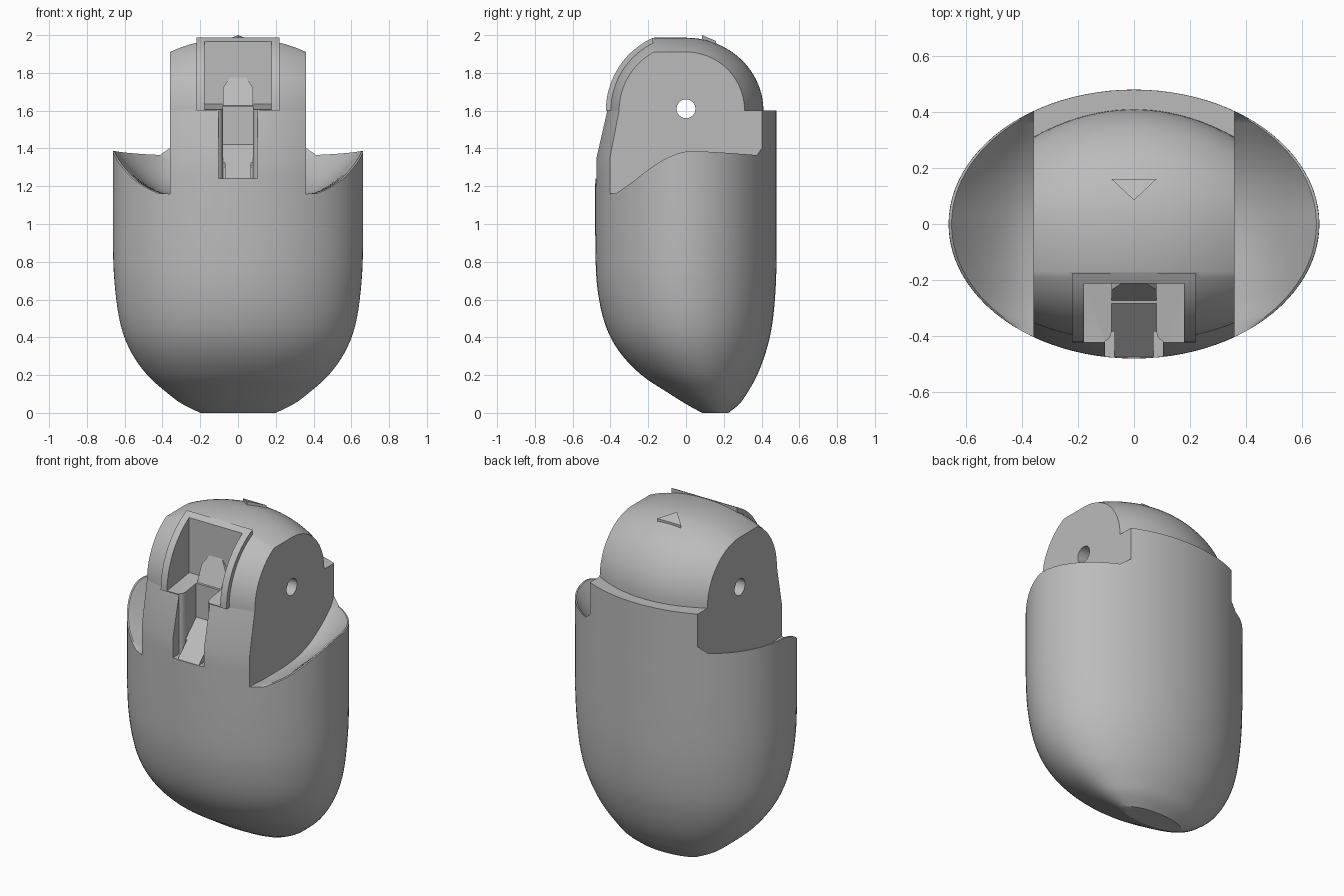
import bpy, bmesh, math
from mathutils import Vector

cube = bpy.data.objects.get("Cube")
if cube:
    bpy.data.objects.remove(cube, do_unlink=True)

grey = bpy.data.materials.new("plain grey")
grey.use_nodes = True
COLOUR = (0.5, 0.5, 0.5, 1)
grey.diffuse_color = COLOUR
grey.node_tree.nodes["Principled BSDF"].inputs["Base Color"].default_value = COLOUR

HALF, PIVOT = 0.36, 1.6      # half width of the head, height of its pivot
WIDE, DEEP = 0.662, 0.48     # half sizes of the oval body


def loft(name, rings):
    """Bridge equal-length rings of points and cap both ends."""
    bm = bmesh.new()
    rows = [[bm.verts.new(p) for p in ring] for ring in rings]
    n = len(rows[0])
    for a, b in zip(rows, rows[1:]):
        for i in range(n):
            j = (i + 1) % n
            bm.faces.new((a[i], a[j], b[j], b[i]))
    bm.faces.new(rows[0][::-1])
    bm.faces.new(rows[-1])
    bmesh.ops.recalc_face_normals(bm, faces=bm.faces)
    mesh = bpy.data.meshes.new(name)
    bm.to_mesh(mesh)
    bm.free()
    mesh.materials.append(grey)
    obj = bpy.data.objects.new(name, mesh)
    bpy.context.collection.objects.link(obj)
    return obj


def prism(name, points, offset):
    pts = [Vector(p) for p in points]
    return loft(name, [pts, [p + Vector(offset) for p in pts]])


def side_prism(name, profile, x0, x1):
    """Extrude a (y, z) profile along x."""
    return prism(name, [(x0, y, z) for y, z in profile], (x1 - x0, 0, 0))


def boolean(target, tools, operation="DIFFERENCE"):
    bpy.context.view_layer.objects.active = target
    for tool in tools:
        mod = target.modifiers.new("cut", "BOOLEAN")
        mod.operation, mod.solver, mod.object = operation, "EXACT", tool
        bpy.ops.object.modifier_apply(modifier=mod.name)


def catmull(a, b, c, d, t):
    return tuple(0.5 * (2 * q + (r - p) * t + (2 * p - 5 * q + 4 * r - s) * t * t
                        + (3 * q - p - 3 * r + s) * t ** 3)
                 for p, q, r, s in zip(a, b, c, d))


def densify(rows, steps=4):
    """Smoothly interpolate rows of numbers."""
    padded = [rows[0]] + rows + [rows[-1]]
    fine = [catmull(*padded[i:i + 4], t / steps)
            for i in range(len(rows) - 1) for t in range(steps)]
    return fine + [rows[-1]]


# Body: oval rings given as height, half width, front y, back y
rows = [(0, .2, .085, .225), (.05, .3, -.005, .285), (.11, .38, -.1, .327),
        (.2, .48, -.235, .377), (.32, .565, -.35, .422), (.46, .62, -.425, .455),
        (.65, .65, -.468, .474), (.88, WIDE, -DEEP, DEEP), (1.35, WIDE, -DEEP, DEEP)]
rings = []
for z, w, f, b in densify(rows) + [(PIVOT, WIDE, -.422, DEEP)]:
    mid = (f + b) / 2 if z < 1.3 else 0
    ring = []
    for i in range(96):
        a = math.tau * i / 96
        depth = b - mid if math.sin(a) > 0 else mid - f
        ring.append((w * math.cos(a), mid + depth * math.sin(a), z))
    rings.append(ring)
body = loft("body", rings)

# Head: rounded side profiles swept across the width
slices = []
for i in range(25):
    x = -HALF + 2 * HALF * i / 24
    front = .422 * math.sqrt(1 - (x / WIDE) ** 2)
    back = .41 - .77 * x * x
    rise = math.sqrt(front ** 2 - .17 ** 2)
    limit = math.acos(.17 / front)
    prof = [(-front * math.cos(limit * k / 16), PIVOT + front * math.sin(limit * k / 16))
            for k in range(17)]
    prof += [(back * math.cos(t), PIVOT + rise * math.sin(t))
             for t in (math.pi / 2 * (1 - k / 20) for k in range(21))]
    slices.append([(x, y, z) for y, z in prof])
head = loft("head", slices)

# Raised frame around the front opening
R = .424
limit = math.acos(.175 / R)
arc = [(-R * math.cos(limit * k / 20), PIVOT + R * math.sin(limit * k / 20)) for k in range(21)]
frame = side_prism("frame_tool", arc + [(-.175, PIVOT)], -.22, .22)
boolean(head, [frame], "UNION")

# Opening with a gently rising floor, slot below it and pivot hole
opening = side_prism("opening_cutter", [(-.7, 1.605), (-.42, 1.605), (-.212, 1.635),
                                        (-.212, 2.2), (-.7, 2.2)], -.178, .178)
slot = side_prism("slot_cutter", [(-.7, 1.24), (-.475, 1.24), (-.285, 1.42),
                                  (-.285, 1.7), (-.7, 1.7)], -.08, .08)
hole = side_prism("hole_cutter", [(.05 * math.cos(math.tau * k / 32),
                                   1.61 + .05 * math.sin(math.tau * k / 32))
                                  for k in range(32)], -1, 1)

# Scooped shoulders: y, height of the outer rim, height of the floor at the head
scoop = densify([(-.37, 1.162, 1.16), (-.28, 1.225, 1.155), (-.19, 1.295, 1.155),
                 (-.1, 1.35, 1.155), (-.01, 1.382, 1.16), (.08, 1.384, 1.175),
                 (.18, 1.379, 1.21), (.28, 1.372, 1.27), (.375, 1.365, 1.35)])
scoop = [(-.7, 1.162, 1.16)] + scoop + [(.4, 1.4, 1.4), (.7, 1.4, 1.4)]
flare = [(.07, -.385), (.08, -.385), (.084, -.4), (.092, -.412), (.103, -.418),
         (.107, -.6), (.07, -.6)]
cutters = [slot, hole]
flares = []
for s in (-1, 1):
    slices = []
    for y, rim, floor in scoop:
        edge = max(.38, WIDE * math.sqrt(max(0, 1 - (y / DEEP) ** 2)) - .01)
        ring = [(s * (HALF + (edge - HALF) * k / 10), y, floor + (rim - floor) * (k / 10) ** 1.6)
                for k in range(11)]
        slices.append(ring + [(s, y, rim), (s, y, 1.8), (s * HALF, y, 1.8)])
    cutters.append(loft("shoulder_cutter", slices))
    flares.append(prism("flare_cutter", [(s * x, y, 1.24) for x, y in flare], (0, 0, .45)))
boolean(body, cutters + flares)
boolean(head, [opening, slot, hole] + flares)
for tool in [frame, opening] + cutters + flares:
    bpy.data.objects.remove(tool, do_unlink=True)

# Sloped block at the back of the opening
outline = [(-.08, -.285, PIVOT), (.08, -.285, PIVOT), (.08, -.235, 1.72),
           (.04, -.21, 1.78), (-.04, -.21, 1.78), (-.08, -.235, 1.72)]
loft("ramp_block", [outline, [(x, -.2, z) for x, y, z in outline]])

# Small raised triangle on the crown
prism("crown_ridge", [(0, .085, 2), (.08, .16, 1.968), (-.08, .16, 1.968)], (0, 0, -.06))

# Smooth shading with crisp edges
bpy.ops.object.select_all(action="DESELECT")
for obj in (body, head):
    obj.select_set(True)
bpy.context.view_layer.objects.active = body
bpy.ops.object.shade_smooth_by_angle(angle=math.radians(28))
